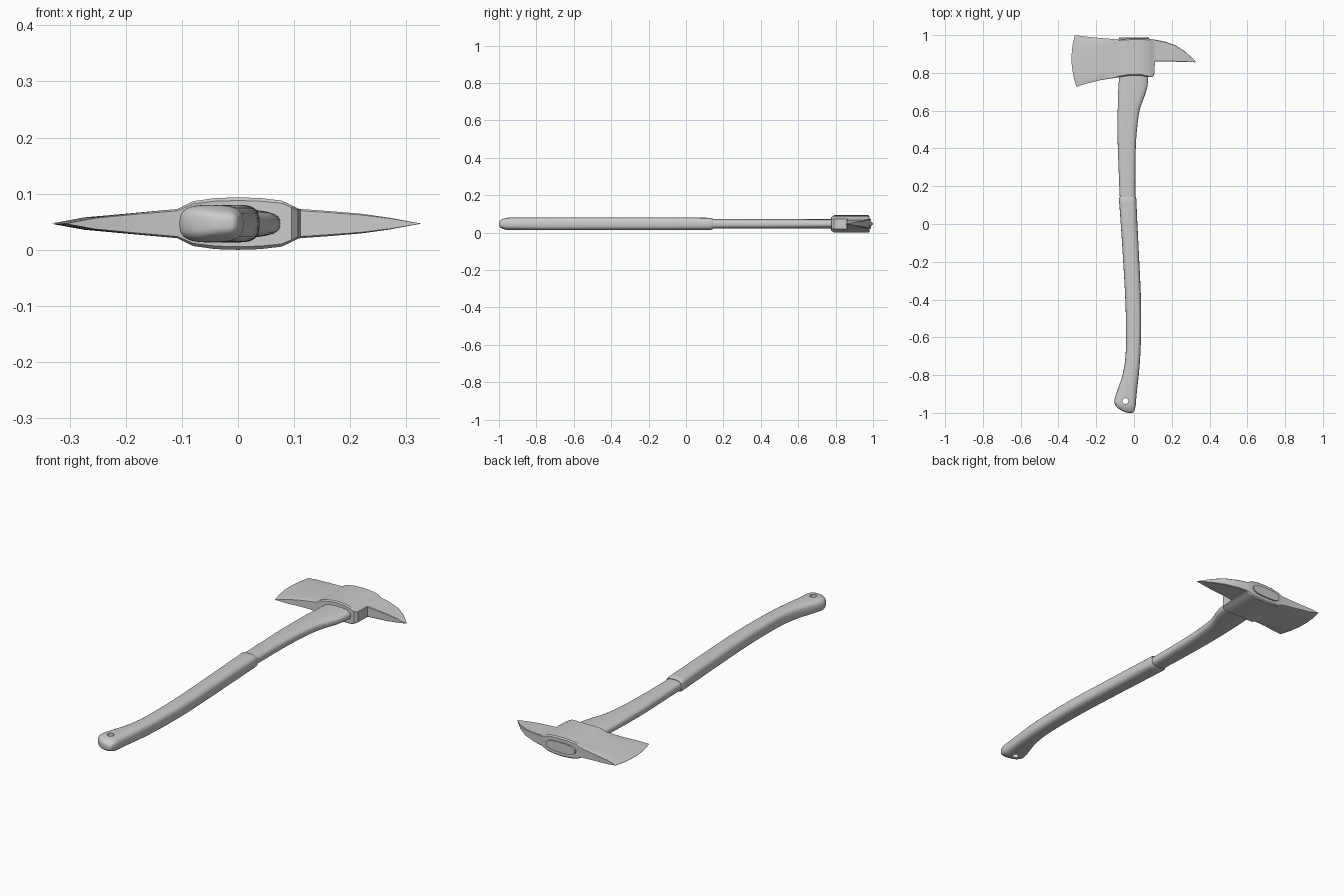
import bpy, bmesh, math

if "Cube" in bpy.data.objects:
    bpy.data.objects.remove(bpy.data.objects["Cube"])

ZC = 0.0467  # mid-plane height


def finish(name, bm, angle):
    bmesh.ops.recalc_face_normals(bm, faces=bm.faces[:])
    me = bpy.data.meshes.new(name)
    bm.to_mesh(me)
    bm.free()
    ob = bpy.data.objects.new(name, me)
    bpy.context.collection.objects.link(ob)
    bpy.ops.object.select_all(action='DESELECT')
    ob.select_set(True)
    bpy.context.view_layer.objects.active = ob
    bpy.ops.object.shade_smooth_by_angle(angle=math.radians(angle))
    return ob


def resample(keys, steps):
    """Catmull-Rom through the key sections."""
    out = []
    for i in range(len(keys) - 1):
        p0, p1, p2 = keys[max(i - 1, 0)], keys[i], keys[i + 1]
        p3 = keys[min(i + 2, len(keys) - 1)]
        for s in range(steps):
            t = s / steps
            out.append([0.5 * (2 * b + (c - a) * t + (2 * a - 5 * b + 4 * c - d) * t * t
                               + (3 * b - a - 3 * c + d) * t ** 3)
                        for a, b, c, d in zip(p0, p1, p2, p3)])
    return out + [list(keys[-1])]


def skin(bm, rings):
    for a, b in zip(rings, rings[1:]):
        n = len(a)
        for i in range(n):
            bm.faces.new((a[i], a[(i + 1) % n], b[(i + 1) % n], b[i]))
    bm.faces.new(rings[0])
    bm.faces.new(rings[-1])


def shaft(name, sections, power=2.8, n=32):
    """Loft rounded cross-sections given as (y, x_left, x_right, half_thickness)."""
    bm = bmesh.new()
    rings = []
    for y, xl, xr, h in sections:
        ring = []
        for i in range(n):
            a = 2 * math.pi * i / n
            c, s = math.cos(a), math.sin(a)
            u = math.copysign(abs(c) ** (2 / power), c)
            v = math.copysign(abs(s) ** (2 / power), s)
            ring.append(bm.verts.new(((xl + xr) / 2 + u * (xr - xl) / 2, y, ZC + v * h)))
        rings.append(ring)
    skin(bm, rings)
    return finish(name, bm, 40)


# Upper handle, running through the head
neck = [(0.05, -0.066, 0.008, 0.024), (0.14, -0.075, 0.007, 0.025), (0.28, -0.081, 0.007, 0.025),
        (0.42, -0.086, 0.010, 0.025), (0.52, -0.087, 0.018, 0.025), (0.61, -0.086, 0.032, 0.025),
        (0.70, -0.084, 0.064, 0.025), (0.77, -0.080, 0.075, 0.025), (0.90, -0.079, 0.078, 0.025),
        (0.988, -0.079, 0.079, 0.025)]
shaft("upper_handle", resample(neck, 4))

# Grip sleeve with swollen, slanted end
grip = [(-0.992, -0.058, 0.000, 0.020), (-0.978, -0.082, 0.005, 0.027),
        (-0.96, -0.098, 0.009, 0.032), (-0.935, -0.104, 0.011, 0.0335),
        (-0.88, -0.088, 0.016, 0.0335), (-0.80, -0.061, 0.025, 0.0335),
        (-0.70, -0.045, 0.033, 0.0335), (-0.56, -0.042, 0.038, 0.0335), (-0.40, -0.046, 0.037, 0.0335),
        (-0.20, -0.057, 0.028, 0.0335), (0.0, -0.070, 0.018, 0.0335), (0.135, -0.080, 0.012, 0.0325)]
sections = ([(-1.0, -0.032, -0.010, 0.008), (-0.998, -0.042, -0.005, 0.014)] + resample(grip, 4)
            + [(0.144, -0.077, 0.009, 0.028)])
grip_ob = shaft("grip", sections, power=3.0)

# Hanging hole through the grip end
bpy.ops.mesh.primitive_cylinder_add(vertices=24, radius=0.016, depth=0.3, location=(-0.045, -0.937, ZC))
cutter = bpy.context.object
cutter.hide_render = True
mod = grip_ob.modifiers.new("hole", 'BOOLEAN')
mod.operation = 'DIFFERENCE'
mod.solver = 'EXACT'
mod.object = cutter
bpy.context.view_layer.objects.active = grip_ob
bpy.ops.object.modifier_apply(modifier=mod.name)
bpy.data.objects.remove(cutter)

# Axe head columns: x, y_bottom, y_top, half_thickness, blade bulge
columns = [(-0.305, 0.727, 1.000, 0.0006, 0.022), (-0.255, 0.742, 0.993, 0.011, 0.015),
           (-0.18, 0.761, 0.985, 0.019, 0.006), (-0.108, 0.772, 0.979, 0.026, 0),
           (-0.080, 0.777, 0.978, 0.040, 0), (-0.04, 0.784, 0.981, 0.0455, 0),
           (0.0, 0.787, 0.982, 0.0467, 0), (0.04, 0.785, 0.982, 0.0455, 0),
           (0.078, 0.777, 0.981, 0.041, 0), (0.095, 0.777, 0.979, 0.033, 0),
           (0.107, 0.790, 0.977, 0.027, 0), (0.111, 0.860, 0.976, 0.026, 0),
           (0.16, 0.859, 0.967, 0.0225, 0), (0.22, 0.859, 0.946, 0.0175, 0),
           (0.27, 0.858, 0.914, 0.0105, 0), (0.305, 0.857, 0.882, 0.004, 0),
           (0.325, 0.856, 0.861, 0.0005, 0)]
rows = [0, 0.03, 0.2, 0.4, 0.6, 0.8, 0.97, 1]
bm = bmesh.new()
rings = []
for x, y0, y1, h, bulge in columns:
    ring = []
    for side in (1, -1):
        for t in rows[::side]:
            hh = h * (0.88 if t in (0, 1) else 1)  # chamfered rims
            px = x - bulge * (1 - (2 * t - 1) ** 2) - 0.008 * t * (bulge > 0.01)
            ring.append(bm.verts.new((px, y0 + (y1 - y0) * t, ZC + side * hh)))
    rings.append(ring)
skin(bm, rings)
finish("axe_head", bm, 20)
